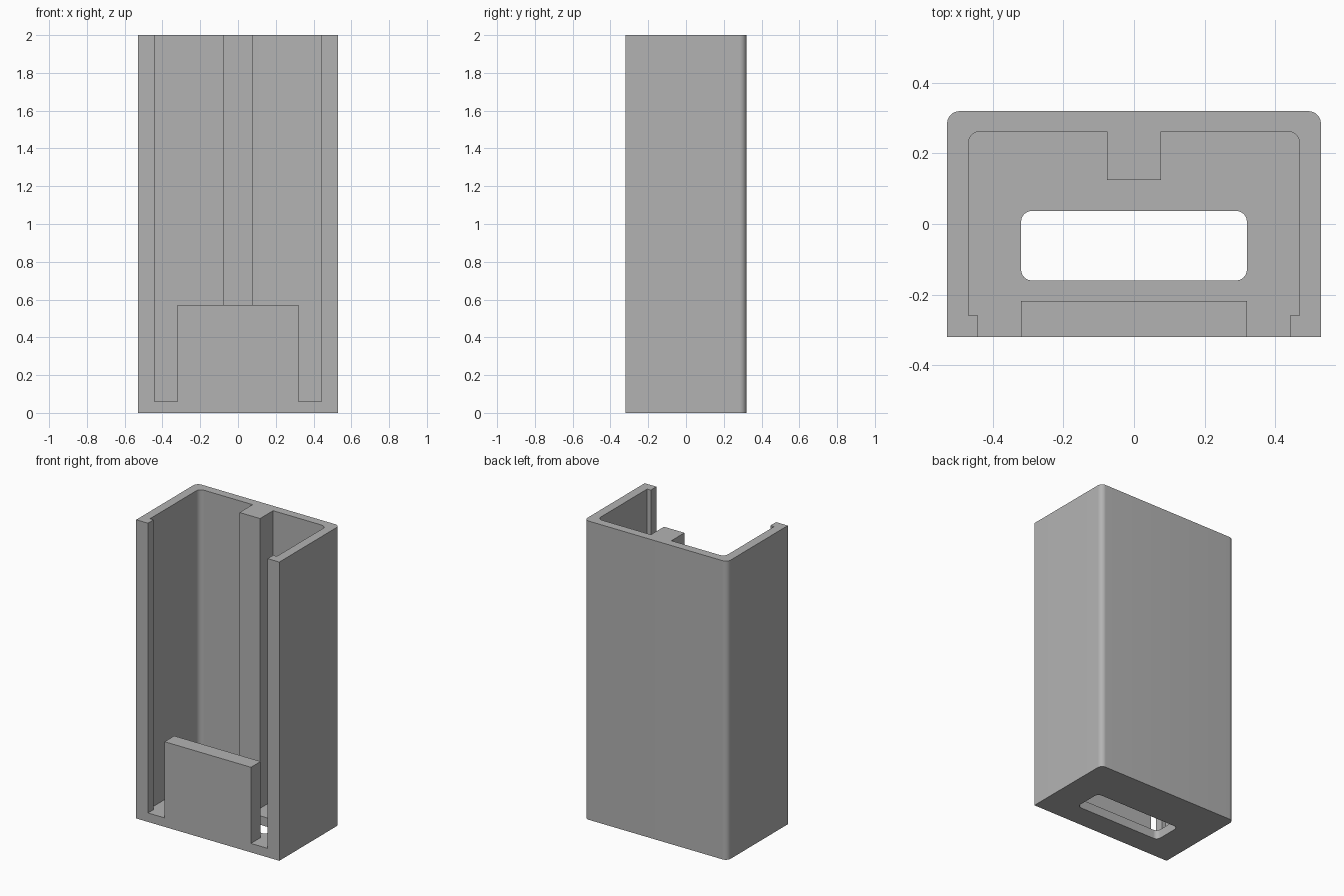
import bpy
import bmesh
from mathutils import Vector

if "Cube" in bpy.data.objects:
    bpy.data.objects.remove(bpy.data.objects["Cube"], do_unlink=True)

W, D, H = 0.53, 0.32, 2.0      # half width, half depth, height
FLOOR = 0.06

grey = bpy.data.materials.new("plain grey")
grey.use_nodes = True
COLOUR = (0.45, 0.45, 0.45, 1)
grey.diffuse_color = COLOUR
grey.node_tree.nodes["Principled BSDF"].inputs["Base Color"].default_value = COLOUR


def rounded(corners, steps=8):
    """Outline from (x, y, radius) corners; radius 0 stays sharp."""
    out = []
    for i, (x, y, r) in enumerate(corners):
        p = Vector((x, y))
        if r == 0:
            out.append(p)
            continue
        a = (Vector(corners[i - 1][:2]) - p).normalized() * r
        b = (Vector(corners[(i + 1) % len(corners)][:2]) - p).normalized() * r
        centre = p + a + b
        for k in range(steps + 1):
            t = k / steps
            arm = (-b).lerp(-a, t).normalized() * r
            out.append(centre + arm)
    return out


def prism(name, corners, z0, z1):
    """Extrude an outline from z0 to z1."""
    bm = bmesh.new()
    face = bm.faces.new([bm.verts.new((p.x, p.y, z0)) for p in rounded(corners)])
    top = bmesh.ops.extrude_face_region(bm, geom=[face])["geom"]
    bmesh.ops.translate(bm, vec=(0, 0, z1 - z0),
                        verts=[g for g in top if isinstance(g, bmesh.types.BMVert)])
    bmesh.ops.recalc_face_normals(bm, faces=bm.faces)
    mesh = bpy.data.meshes.new(name)
    bm.to_mesh(mesh)
    bm.free()
    mesh.materials.append(grey)
    obj = bpy.data.objects.new(name, mesh)
    bpy.context.collection.objects.link(obj)
    return obj


def box(x0, x1, y0, y1, r=0):
    return [(x0, y0, r), (x1, y0, r), (x1, y1, r), (x0, y1, r)]


def cut(target, cutter):
    """Subtract the cutter and discard it."""
    mod = target.modifiers.new("cut", "BOOLEAN")
    mod.operation = "DIFFERENCE"
    mod.solver = "EXACT"
    mod.object = cutter
    cutter.hide_render = True
    bpy.context.view_layer.objects.active = target
    bpy.ops.object.modifier_apply(modifier=mod.name)
    bpy.data.objects.remove(cutter, do_unlink=True)


# Outer block, rounded on the two back edges
holder = prism("holder_body", [(-W, -D, 0), (W, -D, 0), (W, D, 0.035), (-W, D, 0.035)], 0, H)

# Cavity outline: front lips, rounded back corners and a central rib
half = [(0.443, -D - 0.1, 0), (0.443, -0.26, 0), (0.47, -0.26, 0),
        (0.47, 0.263, 0.035), (0.076, 0.263, 0), (0.076, 0.125, 0)]
outline = half + [(-x, y, r) for x, y, r in reversed(half)]
cavity = prism("cavity_cutter", outline, FLOOR, H + 0.1)

# Leave the short front panel standing
cut(cavity, prism("front_panel_cutter", box(-0.32, 0.32, -D - 0.2, -0.218), -0.1, 0.57))
cut(holder, cavity)

# Slot through the floor
cut(holder, prism("floor_slot_cutter", box(-0.32, 0.32, -0.16, 0.037, 0.03), -0.1, 0.2))

bpy.ops.object.select_all(action="DESELECT")
holder.select_set(True)
bpy.context.view_layer.objects.active = holder
bpy.ops.object.shade_smooth_by_angle(angle=0.6)
